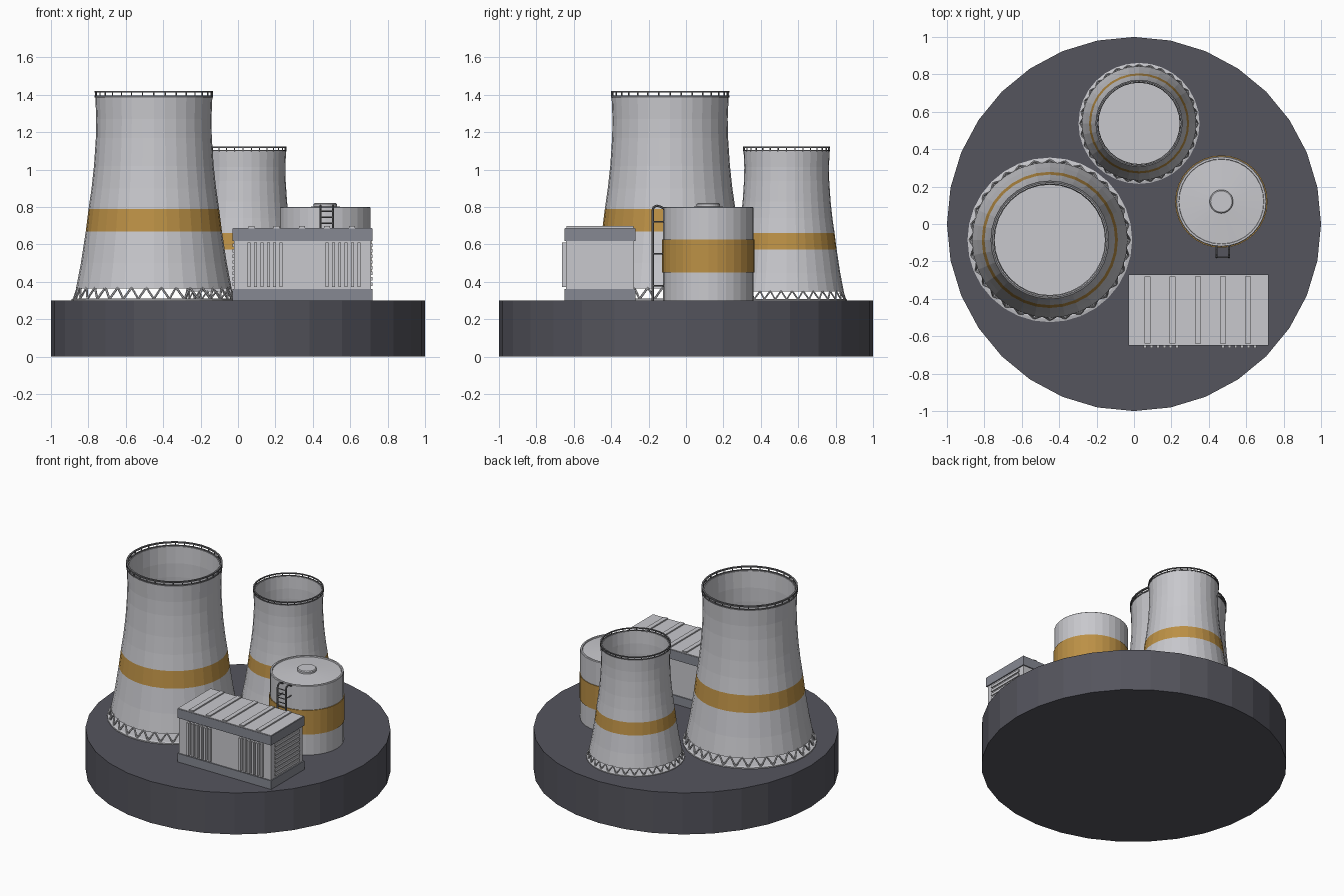
import bpy, bmesh, math
from mathutils import Vector, Matrix

if "Cube" in bpy.data.objects:
    bpy.data.objects.remove(bpy.data.objects["Cube"])

SIDES = 32


def material(name, rgb):
    m = bpy.data.materials.new(name)
    m.diffuse_color = (*rgb, 1)
    m.use_nodes = True
    m.node_tree.nodes["Principled BSDF"].inputs["Base Color"].default_value = m.diffuse_color
    return m


DARK = material("dark_slab", (0.09, 0.09, 0.11))
LIGHT = material("pale_concrete", (0.58, 0.58, 0.61))
TRIM = material("grey_trim", (0.24, 0.25, 0.29))
METAL = material("rail_metal", (0.16, 0.16, 0.17))
GOLD = material("gold_band", (0.5, 0.28, 0.06))


def finish(name, bm, *mats):
    bmesh.ops.recalc_face_normals(bm, faces=bm.faces)
    me = bpy.data.meshes.new(name)
    bm.to_mesh(me)
    bm.free()
    for m in mats:
        me.materials.append(m)
    ob = bpy.data.objects.new(name, me)
    bpy.context.collection.objects.link(ob)
    return ob


def add_lathe(bm, centre, profile, closed=False, band=None, sides=SIDES):
    """Revolve (radius, z) points; radius 0 makes a pole, band = gold z range."""
    rings = []
    for r, z in profile:
        n = sides if r > 0 else 1
        rings.append([bm.verts.new((centre[0] + r * math.cos(math.tau * i / sides),
                                    centre[1] + r * math.sin(math.tau * i / sides), z))
                      for i in range(n)])
    pairs = list(zip(rings, rings[1:])) + ([(rings[-1], rings[0])] if closed else [])
    for a, b in pairs:
        for i in range(sides):
            j = (i + 1) % sides
            quad = [a[i % len(a)], a[j % len(a)], b[j % len(b)], b[i % len(b)]]
            f = bm.faces.new(list(dict.fromkeys(quad)))
            if band and band[0] < f.calc_center_median().z < band[1]:
                f.material_index = 1


def lathe(name, centre, profile, *mats, **kw):
    bm = bmesh.new()
    add_lathe(bm, centre, profile, **kw)
    return finish(name, bm, *mats)


def add_strut(bm, a, b, r):
    a, b = Vector(a), Vector(b)
    d = b - a
    mat = Matrix.Translation((a + b) / 2) @ d.to_track_quat('Z', 'Y').to_matrix().to_4x4()
    bmesh.ops.create_cone(bm, cap_ends=True, segments=6, radius1=r, radius2=r,
                          depth=d.length, matrix=mat)


def add_box(bm, x0, x1, y0, y1, z0, z1):
    mat = Matrix.Translation(((x0 + x1) / 2, (y0 + y1) / 2, (z0 + z1) / 2))
    bmesh.ops.create_cube(bm, size=1, matrix=mat @ Matrix.Diagonal((x1 - x0, y1 - y0, z1 - z0, 1)))


def boxes(name, mat, *items):
    bm = bmesh.new()
    for it in items:
        add_box(bm, *it)
    return finish(name, bm, mat)


def cooling_tower(name, c, s):
    def pt(r, z):
        return r * s, 0.30 + z * s

    def polar(r, z, i):
        r, z = pt(r, z)
        a = math.tau * i / SIDES
        return c[0] + r * math.cos(a), c[1] + r * math.sin(a), z

    # Basin pond under the shell
    lathe(name + "_basin", c, [pt(0, 0.012), pt(0.425, 0.012), pt(0.44, 0.008), pt(0.44, 0), pt(0, 0)], LIGHT)
    # Hollow flared shell with gold band
    outer = [(0.416, 0.065), (0.39, 0.2), (0.364, 0.37), (0.349, 0.49), (0.333, 0.6),
             (0.320, 0.72), (0.310, 0.87), (0.308, 0.97), (0.313, 1.09)]
    prof = [pt(r, z) for r, z in outer] + [pt(r - 0.013, z) for r, z in reversed(outer)]
    shell = lathe(name + "_shell", c, prof, LIGHT, GOLD, closed=True)
    lo, hi = pt(0, 0.37)[1], pt(0, 0.49)[1]
    for p in shell.data.polygons:
        out = p.normal.x * (p.center.x - c[0]) + p.normal.y * (p.center.y - c[1]) > 0
        if out and lo < p.center.z < hi:
            p.material_index = 1
    # Zigzag legs
    bm = bmesh.new()
    for i in range(SIDES):
        for k in (-0.5, 0.5):
            add_strut(bm, polar(0.427, 0.008, i), polar(0.408, 0.07, i + k), 0.006 * s)
    finish(name + "_legs", bm, LIGHT)
    # Railing round the top
    bm = bmesh.new()
    for z in (1.09, 1.115):
        add_lathe(bm, c, [pt(0.305, z - 0.004), pt(0.317, z - 0.004),
                          pt(0.317, z + 0.005), pt(0.305, z + 0.005)], closed=True)
    for i in range(SIDES):
        add_strut(bm, polar(0.312, 1.085, i), polar(0.312, 1.117, i), 0.004 * s)
    finish(name + "_railing", bm, METAL)


# Round base slab
lathe("base_slab", (0, 0), [(0, 0), (1, 0), (1, 0.30), (0, 0.30)], DARK)

cooling_tower("large_tower", (-0.45, -0.085), 1.0)
cooling_tower("small_tower", (0.027, 0.538), 0.735)

# Storage tank with rim, shallow cone roof and hatch
T = (0.467, 0.12)
lathe("tank", T, [(0, 0.30), (0.242, 0.30), (0.242, 0.796), (0.238, 0.80), (0.228, 0.80),
                  (0.226, 0.792), (0, 0.806)], LIGHT)
lathe("tank_band", T, [(0.240, 0.45), (0.247, 0.45), (0.247, 0.625), (0.240, 0.625)],
      GOLD, closed=True)
lathe("tank_hatch", T, [(0, 0.79), (0.063, 0.79), (0.063, 0.815), (0.057, 0.82), (0, 0.82)], LIGHT)

# Ladder hooked over the tank edge
bm = bmesh.new()
for x in (0.442, 0.508):
    path = [(-0.178, 0.30), (-0.178, 0.785), (-0.172, 0.80), (-0.158, 0.807),
            (-0.14, 0.803), (-0.115, 0.79)]
    for a, b in zip(path, path[1:]):
        add_strut(bm, (x, *a), (x, *b), 0.006)
for i in range(15):
    z = 0.33 + i * 0.032
    add_strut(bm, (0.442, -0.178, z), (0.508, -0.178, z), 0.004)
for z in (0.38, 0.55, 0.72):
    for x in (0.442, 0.508):
        add_strut(bm, (x, -0.178, z), (x, -0.115, z), 0.004)
finish("tank_ladder", bm, METAL)

# Turbine hall
boxes("hall_walls", LIGHT, (-0.022, 0.712, -0.642, -0.278, 0.36, 0.63))
boxes("hall_plinth", TRIM, (-0.03, 0.72, -0.65, -0.27, 0.30, 0.362))
boxes("hall_fascia", TRIM, (-0.03, 0.72, -0.65, -0.27, 0.618, 0.684))
boxes("hall_roof", LIGHT, (-0.027, 0.717, -0.647, -0.273, 0.68, 0.688))
boxes("roof_ribs", LIGHT, *[(x - 0.016, x + 0.016, -0.64, -0.28, 0.685, 0.697)
                            for x in (0.073, 0.207, 0.341, 0.475, 0.609)])

# Vertical fins on the front, in two groups
boxes("front_fins", LIGHT, *[(x0 + i * 0.034, x0 + i * 0.034 + 0.016, -0.662, -0.64, 0.372, 0.61)
                             for x0 in (0.052, 0.468) for i in range(6)])
# Horizontal louvres on both ends
boxes("end_louvres", LIGHT, *[(x, x + 0.014, -0.60, -0.32, 0.377 + i * 0.03, 0.395 + i * 0.03)
                              for x in (-0.03, 0.706) for i in range(8)])
